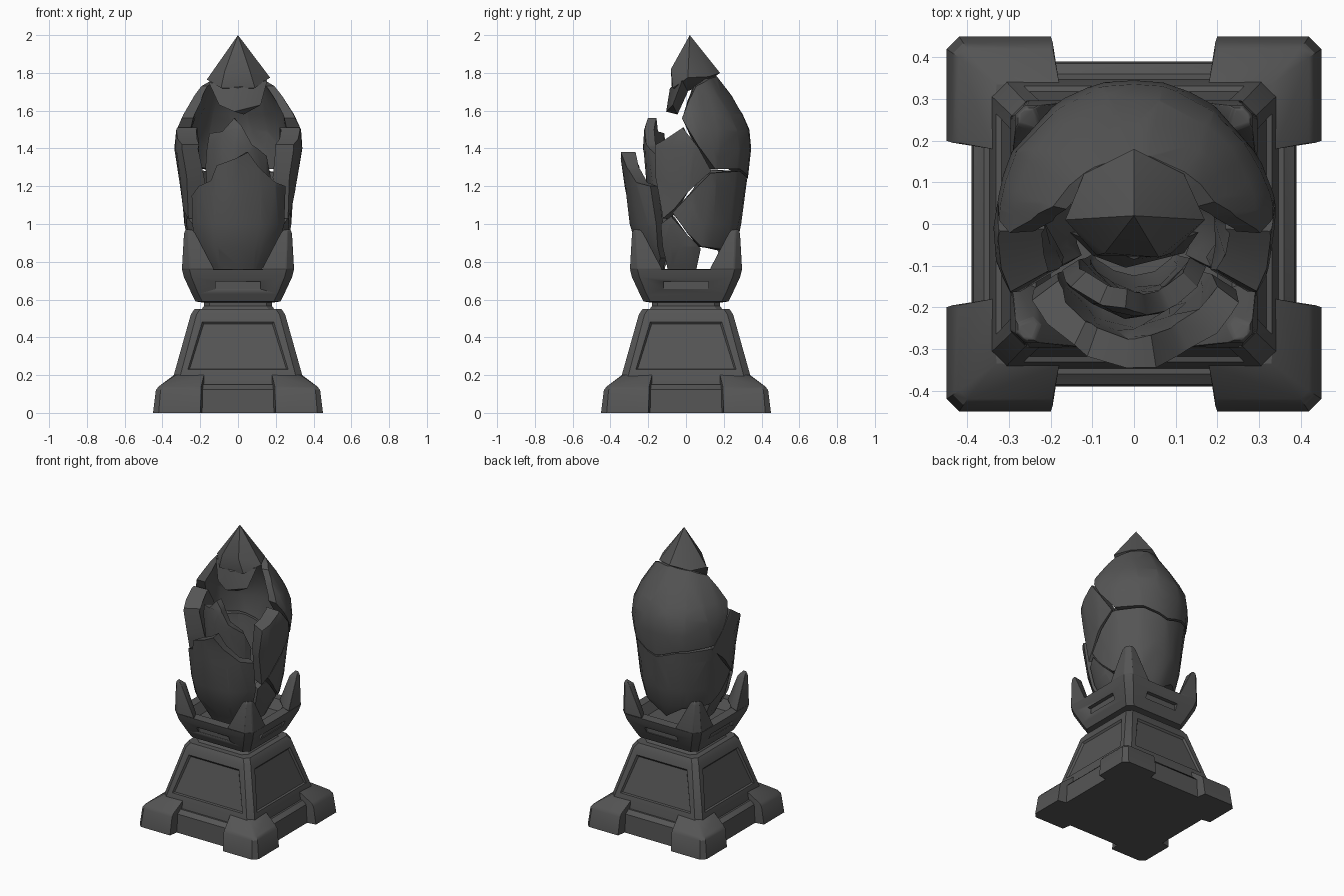
import bpy, bmesh, math
from mathutils import Vector, noise

if "Cube" in bpy.data.objects:
    bpy.data.objects.remove(bpy.data.objects["Cube"])

stone = bpy.data.materials.new("dark_grey_stone")
stone.diffuse_color = (0.09, 0.09, 0.09, 1)
stone.use_nodes = True
stone.node_tree.nodes["Principled BSDF"].inputs["Base Color"].default_value = stone.diffuse_color


def finish(name, bm, angle=32, bevel=0):
    bmesh.ops.recalc_face_normals(bm, faces=bm.faces[:])
    me = bpy.data.meshes.new(name)
    bm.to_mesh(me)
    bm.free()
    ob = bpy.data.objects.new(name, me)
    bpy.context.collection.objects.link(ob)
    me.materials.append(stone)
    if bevel:
        b = ob.modifiers.new("bevel", 'BEVEL')
        b.width, b.segments, b.limit_method = bevel, 2, 'ANGLE'
        b.angle_limit = math.radians(35)
    bpy.ops.object.select_all(action='DESELECT')
    ob.select_set(True)
    bpy.context.view_layer.objects.active = ob
    bpy.ops.object.shade_smooth_by_angle(angle=math.radians(angle))
    return ob


def add_hull(bm, pts):
    vs = [bm.verts.new(p) for p in pts]
    res = bmesh.ops.convex_hull(bm, input=vs)
    junk = {v for v in res["geom_interior"] if isinstance(v, bmesh.types.BMVert)}
    bmesh.ops.delete(bm, geom=list(junk), context='VERTS')


def hull(name, pts, bevel=0):
    bm = bmesh.new()
    add_hull(bm, pts)
    return finish(name, bm, 32, bevel)


def square_stack(rings):
    """Stack of chamfered squares given as (half width, chamfer, z)."""
    bm = bmesh.new()
    loops = []
    for h, c, z in rings:
        a = h - c
        xy = [(a, -h), (h, -a), (h, a), (a, h), (-a, h), (-h, a), (-h, -a), (-a, -h)]
        loops.append([bm.verts.new((x, y, z)) for x, y in xy])
    for lo, hi in zip(loops, loops[1:]):
        for i in range(8):
            j = (i + 1) % 8
            bm.faces.new((lo[i], lo[j], hi[j], hi[i]))
    bm.faces.new(loops[0][::-1])
    bm.faces.new(loops[-1])
    bmesh.ops.recalc_face_normals(bm, faces=bm.faces[:])
    return bm


CORNERS = [("front_right", 1, -1), ("back_right", 1, 1),
           ("back_left", -1, 1), ("front_left", -1, -1)]

# plinth between the feet
finish("plinth", square_stack([(.39, .02, 0), (.385, .02, .125), (.36, .02, .15), (.3, .02, .15)]))

# tapered pedestal with a recessed panel on each side
bm = square_stack([(.355, .035, .1), (.34, .035, .2), (.25, .03, .52), (.23, .03, .55)])
panels = [f for f in bm.faces if f.calc_area() > .1 and .3 < f.calc_center_median().z < .4]
bmesh.ops.inset_individual(bm, faces=panels, thickness=.05, depth=0)
bmesh.ops.inset_individual(bm, faces=panels, thickness=.012, depth=-.012)
finish("pedestal", bm)

# corner feet
foot = [(.2, .45, 0), (.42, .45, 0), (.45, .42, 0), (.45, .2, 0), (.18, .33, 0), (.33, .18, 0),
        (.195, .435, .12), (.41, .435, .12), (.435, .41, .12), (.435, .195, .12),
        (.195, .42, .14), (.4, .42, .14), (.42, .4, .14), (.42, .195, .14),
        (.18, .34, .2), (.33, .335, .2), (.34, .18, .2)]
for n, sx, sy in CORNERS:
    hull("foot_" + n, [(sx * x, sy * y, z) for x, y, z in foot])

# neck
finish("neck", square_stack([(.2, .03, .54), (.18, .03, .565), (.18, .03, .6)]))

# holder cup with a hollow top and a slot on each side
cup = finish("cup", square_stack([(.19, .03, .585), (.225, .035, .59), (.245, .035, .63),
                                  (.287, .04, .72), (.297, .04, .76), (.235, .03, .762),
                                  (.2, .03, .7)]))
bm = bmesh.new()
for x, y in ((1, 0), (-1, 0), (0, 1), (0, -1)):
    g = bmesh.ops.create_cube(bm, size=1)["verts"]
    for v in g:
        v.co = Vector((v.co.x * (.1 if x else .24) + x * .3,
                       v.co.y * (.1 if y else .24) + y * .3, v.co.z * .04 + .675))
cutter = finish("slot_cutter", bm)
cutter.hide_render = True
cutter.hide_viewport = True
mod = cup.modifiers.new("slots", 'BOOLEAN')
mod.operation, mod.object, mod.solver = 'DIFFERENCE', cutter, 'EXACT'

# corner prongs of the holder
prong = [(.125, .296, .758), (.257, .297, .758), (.297, .257, .758), (.296, .125, .758),
         (.15, .235, .758), (.235, .15, .758),
         (.225, .285, .95), (.262, .286, .95), (.286, .262, .95), (.285, .225, .95),
         (.24, .278, .97), (.262, .278, .97), (.278, .262, .97), (.278, .24, .97),
         (.225, .24, .95), (.24, .225, .95)]
for n, sx, sy in CORNERS:
    hull("prong_" + n, [(sx * x, sy * y, z) for x, y, z in prong], .006)

# outer outline of the crystal: (height, radius)
PROFILE = [(.7, .17), (.78, .21), (.88, .265), (1.0, .295), (1.2, .32), (1.4, .347),
           (1.5, .337), (1.58, .3), (1.68, .237), (1.78, .165), (2.0, .02)]


def radius(z):
    for (z0, r0), (z1, r1) in zip(PROFILE, PROFILE[1:]):
        if z <= z1:
            return r0 + (r1 - r0) * max(0, z - z0) / (z1 - z0)
    return .02


def shard(name, outline, scale=1.0, thick=.22):
    """Curved thick shell piece; outline is (degrees from the front, height)."""
    bm = bmesh.new()
    face = bm.faces.new([bm.verts.new((math.radians(a), z, 0)) for a, z in outline])
    bmesh.ops.triangulate(bm, faces=[face])
    cuts = [((math.radians(a), 0, 0), (1, 0, 0)) for a in range(-288, 300, 24)]
    cuts += [((0, z, 0), (0, 1, 0)) for z, r in PROFILE]
    for co, no in cuts:
        bmesh.ops.bisect_plane(bm, geom=bm.verts[:] + bm.edges[:] + bm.faces[:],
                               dist=1e-5, plane_co=co, plane_no=no)
    for v in bm.verts:
        a, z = v.co.x, v.co.y
        p = Vector((math.sin(a), -math.cos(a), z))
        r = radius(z) * scale + .012 * noise.noise(p * 3)
        v.co = (p.x * r * .97, p.y * r, z)
    ext = bmesh.ops.extrude_face_region(bm, geom=bm.faces[:])
    for v in ext["geom"]:
        if isinstance(v, bmesh.types.BMVert):
            k = 1 - thick * (1 + .3 * noise.noise(v.co * 9))
            v.co.x *= k
            v.co.y *= k
    bmesh.ops.remove_doubles(bm, verts=bm.verts[:], dist=.0005)
    return finish(name, bm, 30)


# large back shards
shard("back_upper_shard", [(86, 1.56), (94, 1.66), (105, 1.73), (135, 1.77), (180, 1.785),
                           (225, 1.77), (258, 1.73), (268, 1.65), (274, 1.56), (262, 1.43),
                           (248, 1.31), (205, 1.285), (180, 1.24), (150, 1.29), (118, 1.29),
                           (101, 1.41)], 1.0, .2)
shard("back_lower_shard", [(76, 1.06), (92, .95), (108, .88), (150, .86), (180, .78), (210, .86),
                           (252, .88), (268, .95), (284, 1.06), (262, 1.18), (247, 1.29),
                           (205, 1.275), (180, 1.23), (150, 1.28), (114, 1.27), (98, 1.18)],
      .99, .2)

# front shard with a jagged top
shard("front_shard", [(-30, .72), (30, .72), (55, .82), (58, 1.0), (54, 1.2), (38, 1.22),
                      (20, 1.3), (9, 1.38), (-3, 1.345), (-20, 1.31), (-27, 1.23),
                      (-42, 1.2), (-54, 1.15), (-58, .97), (-55, .8)], 1.01, .22)

# upright shard behind the front one
shard("inner_shard", [(-55, .85), (55, .85), (60, 1.25), (46, 1.36), (20, 1.42), (5, 1.52),
                      (-6, 1.56), (-24, 1.49), (-46, 1.48), (-58, 1.3)], .64, .22)

# paired side shards
for n, s in (("right", 1), ("left", -1)):
    shard("side_shard_" + n, [(s * a, z) for a, z in [
        (66, 1.03), (60, 1.25), (62, 1.42), (72, 1.45), (87, 1.51), (100, 1.41),
        (114, 1.28), (92, 1.17), (78, 1.08)]], 1.0, .32)
    shard("low_side_shard_" + n, [(s * a, z) for a, z in [
        (60, .74), (106, .74), (108, .87), (92, .94), (74, 1.04), (62, 1.0)]], .96, .2)

# pointed tip and the broken flap hanging below it
hull("tip", [(0, .02, 2), (-.165, .01, 1.765), (.17, .01, 1.775), (-.12, .12, 1.77),
             (.12, .12, 1.78), (0, .18, 1.8), (-.07, -.07, 1.81), (.06, -.08, 1.82),
             (-.09, -.075, 1.72), (.09, -.07, 1.72), (0, .1, 1.74), (0, 0, 1.7)])
hull("tip_flap", [(-.155, -.02, 1.75), (.155, -.02, 1.76), (0, -.085, 1.72), (-.1, -.075, 1.63),
                  (.12, -.07, 1.63), (-.02, -.105, 1.595), (.03, -.045, 1.58), (0, .01, 1.7)])
